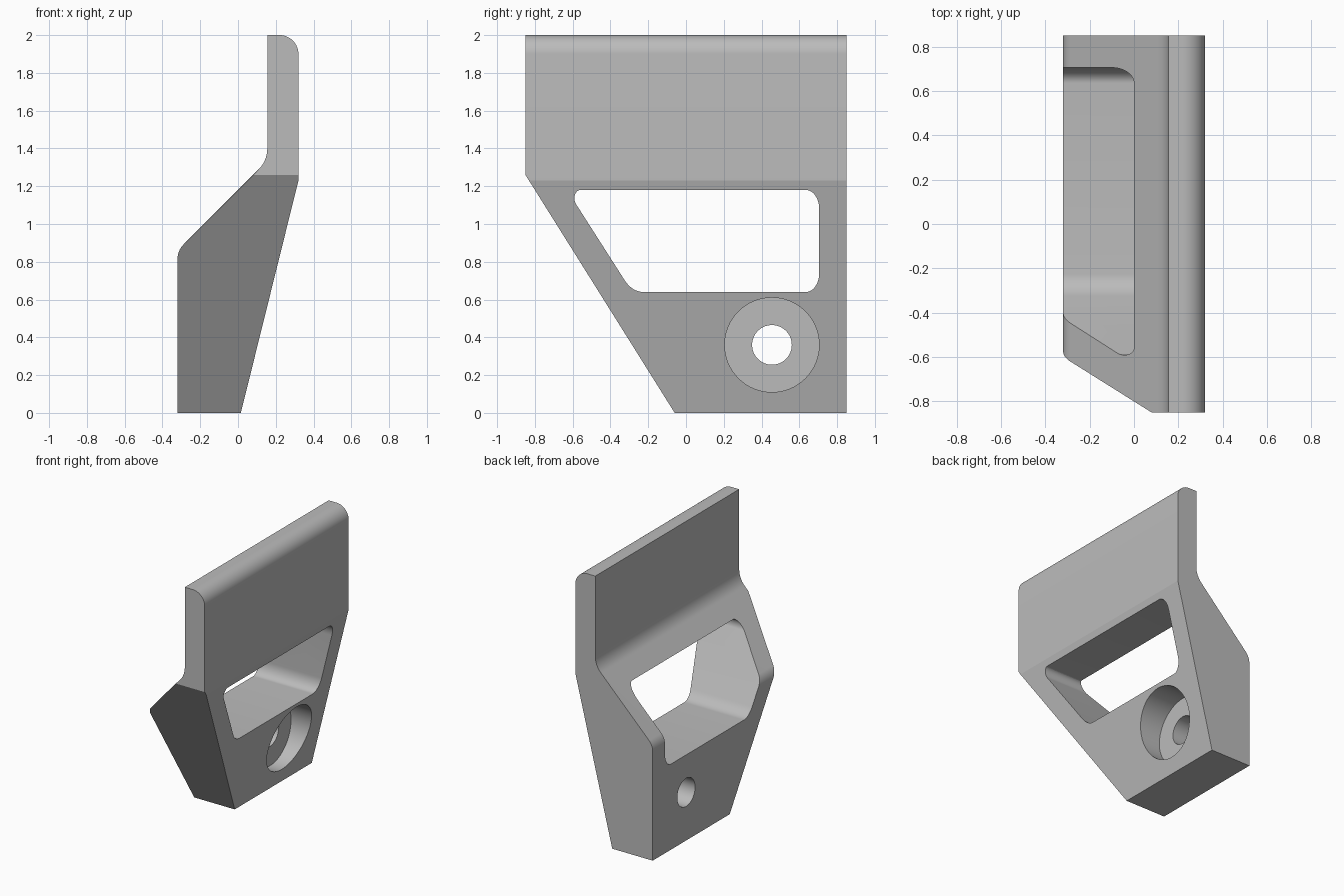
import bpy, bmesh, math
from mathutils import Vector

default = bpy.data.objects.get("Cube")
if default:
    bpy.data.objects.remove(default, do_unlink=True)

grey = bpy.data.materials.new("plain grey")
grey.use_nodes = True
colour = (0.5, 0.5, 0.5, 1)
grey.diffuse_color = colour
grey.node_tree.nodes["Principled BSDF"].inputs["Base Color"].default_value = colour


def rounded(corners, steps=12):
    """Round each (u, v, setback) corner with a conic arc."""
    points = []
    for i, (u, v, setback) in enumerate(corners):
        p = Vector((u, v))
        if not setback:
            points.append(p)
            continue
        before = (Vector(corners[i - 1][:2]) - p).normalized()
        after = (Vector(corners[(i + 1) % len(corners)][:2]) - p).normalized()
        a, b = p + before * setback, p + after * setback
        w = math.sin(before.angle(after) / 2)
        for k in range(steps + 1):
            t = k / steps
            ka, kp, kb = (1 - t) ** 2, 2 * w * t * (1 - t), t * t
            points.append((a * ka + p * kp + b * kb) / (ka + kp + kb))
    return points


def prism(name, points, direction):
    """Extrude a closed outline of 3D points along a direction."""
    bm = bmesh.new()
    face = bm.faces.new([bm.verts.new(p) for p in points])
    new = bmesh.ops.extrude_face_region(bm, geom=[face])["geom"]
    bmesh.ops.translate(bm, vec=direction,
                        verts=[g for g in new if isinstance(g, bmesh.types.BMVert)])
    bmesh.ops.recalc_face_normals(bm, faces=bm.faces)
    mesh = bpy.data.meshes.new(name)
    bm.to_mesh(mesh)
    bm.free()
    mesh.materials.append(grey)
    obj = bpy.data.objects.new(name, mesh)
    bpy.context.collection.objects.link(obj)
    return obj


def cut(body, cutter):
    bpy.context.view_layer.objects.active = body
    mod = body.modifiers.new("cut", "BOOLEAN")
    mod.operation, mod.solver, mod.object = "DIFFERENCE", "EXACT", cutter
    bpy.ops.object.modifier_apply(modifier=mod.name)
    bpy.data.objects.remove(cutter, do_unlink=True)


# Bracket body: side profile swept along its width
profile = rounded([(-0.32, 0, 0), (0.015, 0, 0), (0.32, 1.23, 0), (0.32, 2, 0.1),
                   (0.155, 2, 0), (0.155, 1.335, 0.065), (-0.32, 0.86, 0.045)])
body = prism("bracket_body", [(x, -0.85, z) for x, z in profile], (0, 1.7, 0))

# Slanted front edge below the upright plate
bm = bmesh.new()
bm.from_mesh(body.data)
cutting = bmesh.ops.bisect_plane(bm, geom=bm.verts[:] + bm.edges[:] + bm.faces[:],
                                 plane_co=(0, -0.06, 0), plane_no=(0, -1.26, -0.79),
                                 clear_outer=True)
rim = [g for g in cutting["geom_cut"] if isinstance(g, bmesh.types.BMEdge)]
bmesh.ops.edgeloop_fill(bm, edges=rim)
bmesh.ops.recalc_face_normals(bm, faces=bm.faces)
bm.to_mesh(body.data)
bm.free()

# Window with stretched corner rounding
squash = 0.7
window = rounded([(-0.63 / squash, 1.18, 0.1), (-0.285 / squash, 0.64, 0.085),
                  (0.705 / squash, 0.64, 0.1), (0.705 / squash, 1.18, 0.1)])
cut(body, prism("window_cutter", [(-1, u * squash, z) for u, z in window], (2, 0, 0)))

# Bolt hole and the wide recess around it
for name, radius, start in (("hole_cutter", 0.105, -1), ("recess_cutter", 0.25, -0.055)):
    turn = [math.tau * k / 64 for k in range(64)]
    ring = [(start, 0.455 + radius * math.cos(a), 0.36 + radius * math.sin(a)) for a in turn]
    cut(body, prism(name, ring, (2, 0, 0)))

bpy.ops.object.select_all(action="DESELECT")
body.select_set(True)
bpy.context.view_layer.objects.active = body
bpy.ops.object.shade_smooth_by_angle(angle=math.radians(13))
